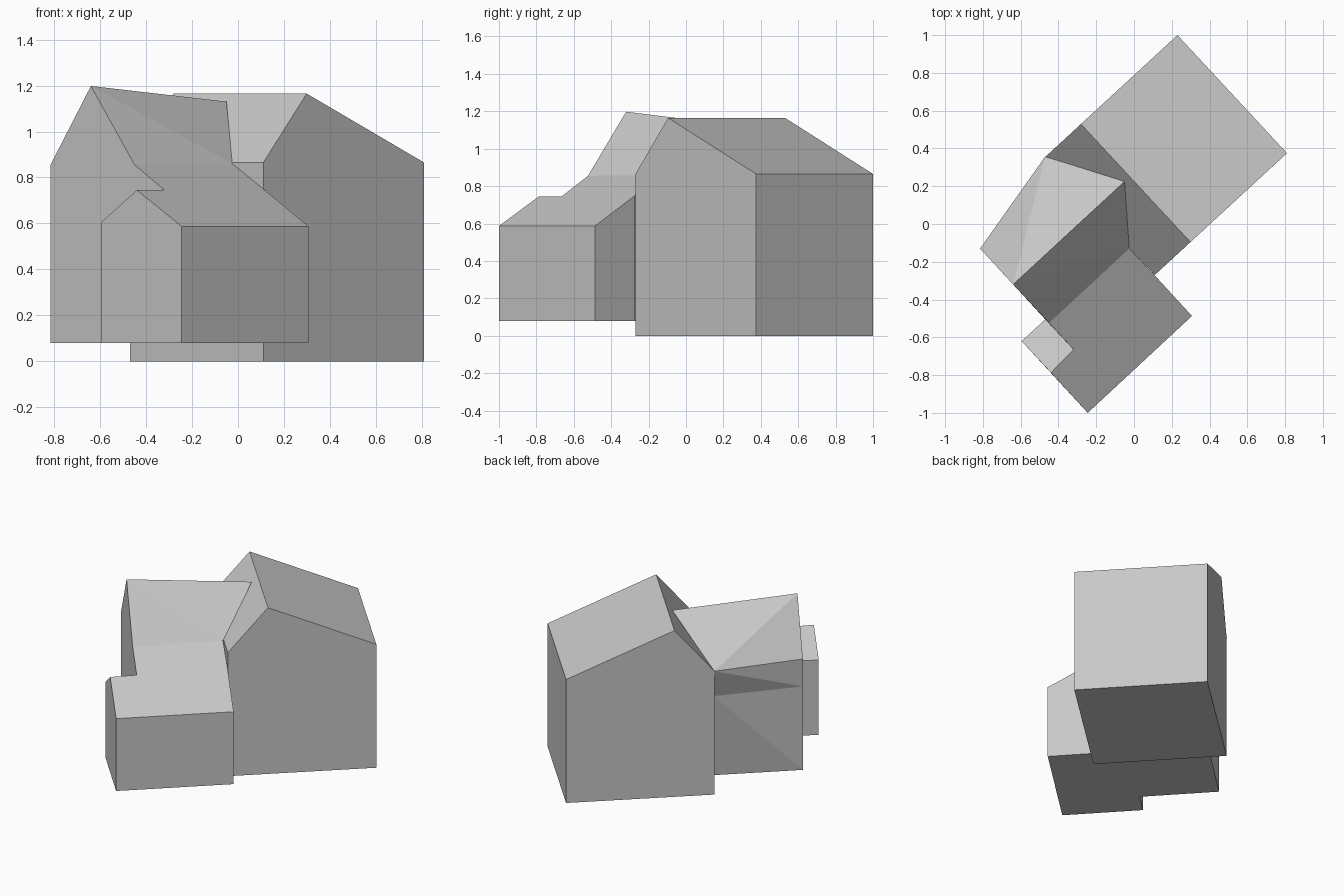
import bpy
import bmesh
from mathutils import Vector

cube = bpy.data.objects.get("Cube")
if cube:
    bpy.data.objects.remove(cube, do_unlink=True)

# One plain grey for the whole building
grey = bpy.data.materials.new("plain grey")
grey.use_nodes = True
tone = (0.58, 0.58, 0.58, 1.0)
grey.diffuse_color = tone
grey.node_tree.nodes["Principled BSDF"].inputs["Base Color"].default_value = tone


def build(name, points, faces):
    """Make a flat-faced object from named corner points."""
    bm = bmesh.new()
    verts = {key: bm.verts.new(co) for key, co in points.items()}
    for face in faces:
        bm.faces.new([verts[key] for key in face.split()])
    bmesh.ops.recalc_face_normals(bm, faces=bm.faces[:])
    mesh = bpy.data.meshes.new(name)
    bm.to_mesh(mesh)
    bm.free()
    mesh.materials.append(grey)
    obj = bpy.data.objects.new(name, mesh)
    bpy.context.collection.objects.link(obj)
    return obj


def at(plan, z):
    return (plan[0], plan[1], z)


# Main house: lopsided gable profile swept to the far gable
near, east, sweep = Vector((0.11, -0.27)), Vector((0.81, 0.375)), Vector((-0.58, 0.625))
peak = near.lerp(east, 0.27)
profile = [at(near, 0), at(east, 0), at(east, 0.865), at(peak, 1.165), at(near, 0.865)]
bm = bmesh.new()
gable = bm.faces.new([bm.verts.new(co) for co in profile])
swept = bmesh.ops.extrude_face_region(bm, geom=[gable], use_keep_orig=True)["geom"]
moved = [v for v in swept if isinstance(v, bmesh.types.BMVert)]
bmesh.ops.translate(bm, verts=moved, vec=sweep.to_3d())
bmesh.ops.recalc_face_normals(bm, faces=bm.faces[:])
house_mesh = bpy.data.meshes.new("main_house")
bm.to_mesh(house_mesh)
bm.free()
house_mesh.materials.append(grey)
bpy.context.collection.objects.link(bpy.data.objects.new("main_house", house_mesh))

# Wing plan corners, wall feet all at the same raised floor
floor = 0.08
plan = {
    "west": (-0.815, -0.13), "joint": (-0.47, -0.505), "porch": (-0.595, -0.62),
    "south": (-0.245, -1.0), "east": (0.307, -0.487), "house": (0.11, -0.272),
    "inner": (-0.39, 0.266),
}
wing = {key + "_foot": at(co, floor) for key, co in plan.items()}

# Eaves, ridges and valleys
eaves = {"west": 0.857, "joint": 0.605, "porch": 0.605, "south": 0.587, "east": 0.587, "house": 0.75}
wing.update({key + "_top": at(plan[key], z) for key, z in eaves.items()})
wing.update({
    "west_mid": at(plan["west"], 0.665),
    "inner_mid": (-0.435, 0.315, 0.665),
    "corner": (-0.47, 0.357, 0.865),
    "ridge_front": (-0.64, -0.32, 1.198),
    "ridge_back": (-0.05, 0.225, 1.13),
    "valley": (-0.025, -0.13, 0.86),
    "kink": (-0.45, -0.524, 0.855),
    "porch_ridge_back": (-0.32, -0.665, 0.745),
    "porch_ridge_front": (-0.44, -0.787, 0.745),
})

build("side_wing", wing, [
    # Floor
    "west_foot joint_foot porch_foot south_foot east_foot house_foot inner_foot",
    # Outer walls
    "west_foot joint_foot joint_top porch_ridge_back kink ridge_front west_top west_mid",
    "porch_foot porch_top joint_top joint_foot",
    "porch_foot south_foot south_top porch_ridge_front porch_top",
    "south_foot east_foot east_top south_top",
    "east_foot house_foot house_top east_top",
    # Folded back wall
    "west_top west_mid corner",
    "corner west_mid inner_mid",
    "west_mid west_foot inner_mid",
    "west_foot inner_foot inner_mid",
    # Tall roof
    "west_top ridge_front corner",
    "corner ridge_front ridge_back",
    "ridge_front valley ridge_back",
    "ridge_front kink valley",
    # Low roof and porch roof
    "kink porch_ridge_back porch_ridge_front south_top east_top house_top valley",
    "porch_top porch_ridge_front porch_ridge_back joint_top",
])
